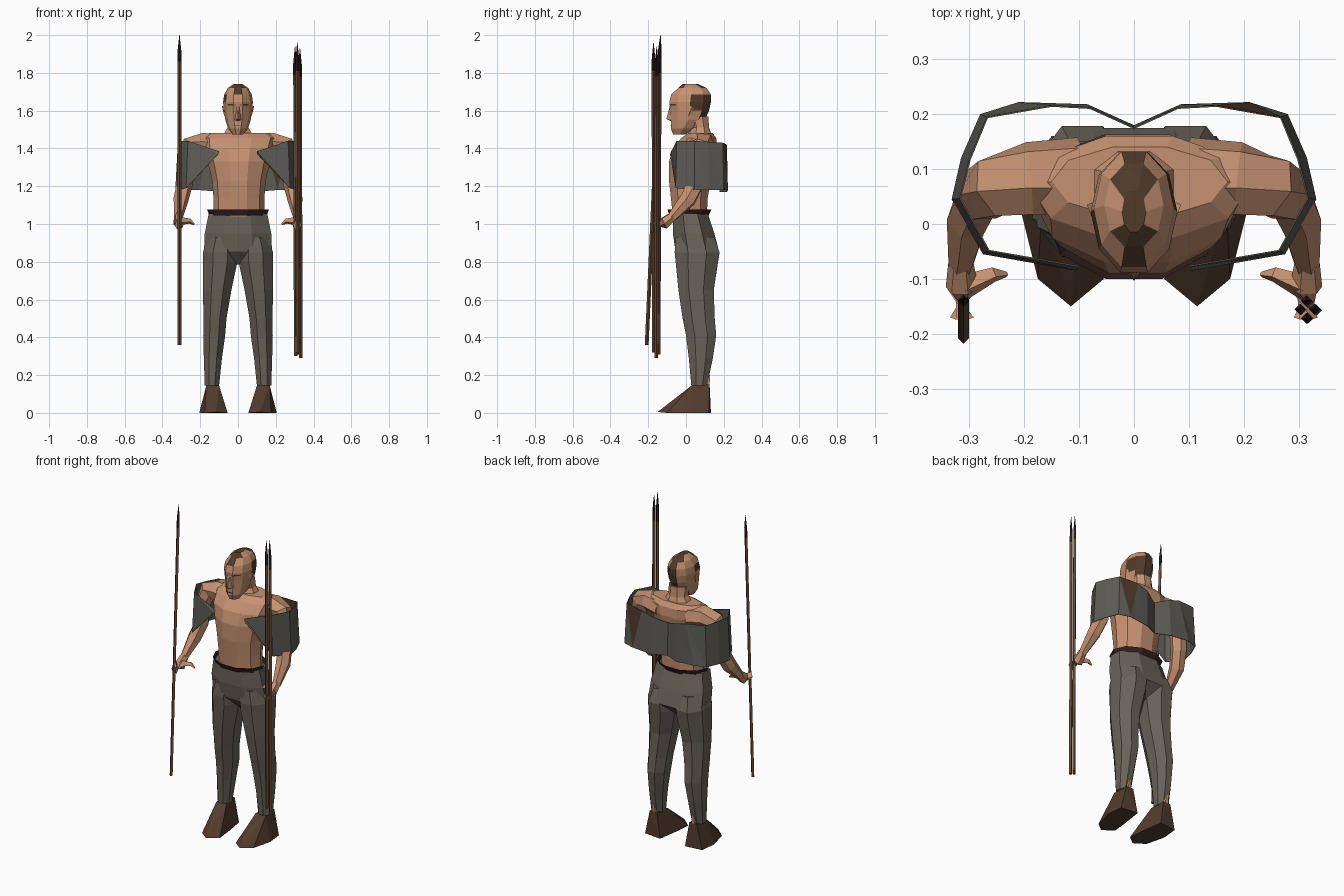
import bpy
import bmesh
import math
from mathutils import Vector

cube = bpy.data.objects.get("Cube")
if cube:
    bpy.data.objects.remove(cube, do_unlink=True)


def material(name, colour):
    mat = bpy.data.materials.new(name)
    mat.use_nodes = True
    mat.diffuse_color = (*colour, 1)
    mat.node_tree.nodes["Principled BSDF"].inputs["Base Color"].default_value = (*colour, 1)
    return mat


SKIN = material("skin", (0.56, 0.285, 0.165))
TROUSER = material("trouser_grey", (0.14, 0.125, 0.1))
CLOAK = material("cloak_grey", (0.11, 0.107, 0.092))
BROWN = material("hair_brown", (0.08, 0.042, 0.022))
LEATHER = material("shoe_leather", (0.085, 0.046, 0.027))
BELT = material("belt_dark", (0.035, 0.014, 0.013))
WOOD = material("spear_wood", (0.14, 0.072, 0.036))
TIP = material("spear_tip", (0.022, 0.011, 0.012))


def finish(name, bm, mats, rule=None):
    """Turn a bmesh into a flat-shaded object, colouring faces by an optional rule."""
    bmesh.ops.recalc_face_normals(bm, faces=bm.faces)
    if rule:
        for face in bm.faces:
            face.material_index = rule(face.calc_center_median())
    mesh = bpy.data.meshes.new(name)
    bm.to_mesh(mesh)
    bm.free()
    for mat in mats:
        mesh.materials.append(mat)
    obj = bpy.data.objects.new(name, mesh)
    bpy.context.collection.objects.link(obj)
    return obj


def bridge(name, rings, mats, rule=None, caps=True):
    """Join successive rings of points into one surface."""
    bm = bmesh.new()
    rows = [[bm.verts.new(p) for p in ring] for ring in rings]
    n = len(rows[0])
    for low, high in zip(rows, rows[1:]):
        for i in range(n):
            j = (i + 1) % n
            bm.faces.new((low[i], low[j], high[j], high[i]))
    if caps:
        bm.faces.new(rows[0])
        bm.faces.new(rows[-1])
    return finish(name, bm, mats, rule)


def unit_ring(n):
    """Polygon filling a square of half-size one: flat side to the front, or a diamond for four."""
    turn = 0 if n == 4 else 0.5
    angles = [math.tau * (k + turn) / n - math.pi / 2 for k in range(n)]
    wide = max(math.cos(a) for a in angles)
    deep = max(math.sin(a) for a in angles)
    return [(math.cos(a) / wide, math.sin(a) / deep) for a in angles]


def stack(name, levels, mats, n=8, rule=None, caps=True):
    """Level rings given as (centre x, half width, front y, back y, z)."""
    rings = []
    for cx, half, front, back, z in levels:
        mid, deep = (front + back) / 2, (back - front) / 2
        rings.append([(cx + u * half, mid + v * deep, z) for u, v in unit_ring(n)])
    return bridge(name, rings, mats, rule, caps)


def tube(name, path, mats, n=6, rule=None):
    """Rings square to a path of (x, y, z, radius)."""
    points = [Vector(p[:3]) for p in path]
    rings = []
    for i, p in enumerate(points):
        along = points[min(i + 1, len(points) - 1)] - points[max(i - 1, 0)]
        side = along.cross(Vector((0, 1, 0.3))).normalized()
        up = side.cross(along).normalized()
        rings.append([p + (side * u + up * v) * path[i][3] for u, v in unit_ring(n)])
    return bridge(name, rings, mats, rule)


def hull(name, points, mats):
    bm = bmesh.new()
    for p in points:
        bm.verts.new(p)
    result = bmesh.ops.convex_hull(bm, input=bm.verts)
    bmesh.ops.delete(bm, geom=list({v for v in result["geom_interior"]
                                    if isinstance(v, bmesh.types.BMVert)}), context="VERTS")
    return finish(name, bm, mats)


def flip(points, s):
    return [(p[0] * s, *p[1:]) for p in points]


# Torso and neck
stack("torso", [
    (0.005, 0.135, -0.07, 0.11, 1.04), (0.005, 0.135, -0.08, 0.115, 1.14),
    (0.005, 0.142, -0.09, 0.13, 1.23), (0.005, 0.165, -0.09, 0.15, 1.33),
    (0.005, 0.19, -0.07, 0.163, 1.4), (0.01, 0.2, -0.025, 0.16, 1.455),
    (0.01, 0.16, 0.015, 0.14, 1.483)], [SKIN], n=10)
stack("neck", [(0, 0.085, 0.01, 0.14, 1.46), (0, 0.056, 0.03, 0.122, 1.51),
               (0, 0.054, 0.01, 0.118, 1.57)], [SKIN])


# Head, with a hair strip over the crown, hair at the left nape and the right temple
def hair(c):
    crown = c.z > 1.69 and abs(c.x) < 0.026
    nape = c.x > -0.005 and c.y > 0.045 and 1.55 < c.z < 1.69
    temple = c.x < -0.04 and abs(c.y) < 0.03 and 1.64 < c.z < 1.69
    return int(crown or nape or temple)


stack("head", [
    (0, 0.03, -0.068, 0.0, 1.475), (0, 0.052, -0.08, 0.05, 1.505),
    (0, 0.067, -0.08, 0.1, 1.55), (0, 0.075, -0.082, 0.122, 1.6),
    (0, 0.079, -0.088, 0.132, 1.645), (0, 0.073, -0.078, 0.132, 1.685),
    (0, 0.054, -0.042, 0.11, 1.72), (0, 0.022, -0.015, 0.06, 1.742)],
    [SKIN, BROWN], n=10, rule=hair)
hull("nose", [(0, -0.104, 1.556), (0.017, -0.078, 1.55), (-0.017, -0.078, 1.55),
              (0.006, -0.086, 1.625), (-0.006, -0.086, 1.625), (0, -0.078, 1.543)], [SKIN])
hull("mouth", [(x, y, z) for x in (-0.02, 0.02) for y in (-0.083, -0.078)
               for z in (1.519, 1.522)], [BROWN])

# Belt
stack("belt", [(0, 0.15, -0.085, 0.12, 1.045), (0, 0.165, -0.1, 0.135, 1.078)],
      [BELT], n=10, caps=False)

# Trouser seat
stack("trouser_seat", [
    (0, 0.03, 0.01, 0.1, 0.785), (0, 0.18, -0.055, 0.175, 0.855),
    (0, 0.176, -0.07, 0.15, 0.95), (0, 0.155, -0.07, 0.115, 1.055)], [TROUSER])

for s, side in ((1, "left"), (-1, "right")):
    # Trouser legs, ankles and shoes
    stack(side + "_trouser_leg", flip([
        (0.138, 0.038, 0.028, 0.112, 0.145), (0.133, 0.048, 0.015, 0.142, 0.29),
        (0.126, 0.058, 0.0, 0.16, 0.41), (0.122, 0.061, -0.018, 0.152, 0.5),
        (0.11, 0.075, -0.04, 0.147, 0.65), (0.094, 0.091, -0.055, 0.17, 0.8),
        (0.094, 0.091, -0.06, 0.178, 0.85), (0.085, 0.075, -0.055, 0.15, 0.93)], s), [TROUSER])
    stack(side + "_ankle", flip([(0.135, 0.025, 0.06, 0.122, 0.1),
                                 (0.135, 0.015, 0.08, 0.128, 0.2)], s), [SKIN], n=6)
    hull(side + "_shoe", flip([
        (0.1, 0.03, 0.145), (0.168, 0.03, 0.145), (0.11, 0.125, 0.15), (0.16, 0.125, 0.15),
        (0.085, 0.132, 0), (0.195, 0.12, 0), (0.205, 0.02, 0), (0.175, -0.1, 0),
        (0.115, -0.15, 0.005), (0.055, -0.1, 0), (0.065, 0.0, 0),
        (0.125, -0.06, 0.07)], s), [LEATHER])

    # Arms, hands and ears
    tube(side + "_arm", flip([
        (0.1, 0.085, 1.41, 0.066), (0.19, 0.083, 1.425, 0.06), (0.25, 0.07, 1.415, 0.052),
        (0.276, 0.055, 1.33, 0.046), (0.282, 0.05, 1.21, 0.042),
        (0.302, 0.01, 1.13, 0.04), (0.315, -0.075, 1.035, 0.023)], s), [SKIN])
    tube(side + "_hand", flip([
        (0.315, -0.07, 1.04, 0.023), (0.313, -0.115, 1.005, 0.03),
        (0.313, -0.17, 0.995, 0.022)], s), [SKIN])
    tube(side + "_thumb", flip([
        (0.31, -0.115, 1.015, 0.024), (0.255, -0.092, 1.015, 0.014),
        (0.232, -0.092, 0.998, 0.005)], s), [SKIN], n=4)
    hull(side + "_ear", flip([
        (0.072, 0.01, 1.57), (0.07, 0.03, 1.58), (0.086, 0.035, 1.625),
        (0.074, 0.005, 1.625), (0.074, 0.04, 1.61)], s), [SKIN])
    hull(side + "_eyebrow", flip([
        (x, y - 0.002, z) for x, y in ((0.012, -0.085), (0.026, -0.083), (0.055, -0.052),
                                       (0.02, -0.078)) for z in (1.628, 1.635)], s), [BROWN])

# Cloak wrapped round the back, its front corners tapering to points: (top x, low x, y, top, low)
half = [(0.1, 0.105, -0.085, 1.385, 1.37), (0.265, 0.275, -0.055, 1.44, 1.19),
        (0.318, 0.332, 0.045, 1.44, 1.18), (0.3, 0.315, 0.12, 1.435, 1.18),
        (0.268, 0.28, 0.2, 1.43, 1.18), (0.15, 0.21, 0.222, 1.42, 1.18),
        (0.08, 0.085, 0.218, 1.4, 1.17)]
wrap = half + [(0, 0, 0.18, 1.37, 1.17)] + [(-t, -b, *rest) for t, b, *rest in half[::-1]]
bm = bmesh.new()
tops = [bm.verts.new((t, 0.08 + (y - 0.08) * 0.96, high)) for t, b, y, high, low in wrap]
lows = [bm.verts.new((b, y, low)) for t, b, y, high, low in wrap]
for i in range(len(wrap) - 1):
    patch = bm.faces.new((tops[i], tops[i + 1], lows[i + 1]))
    patch.material_index = int(i == 4)
    bm.faces.new((tops[i], lows[i + 1], lows[i]))
cloak = finish("cloak", bm, [CLOAK, BROWN])
cloak.modifiers.new("thickness", "SOLIDIFY").thickness = 0.003


# Spears: one in the right hand, four bundled in the left
def spear(name, foot, top, head):
    a, b = Vector(foot), Vector(top)
    length = (b - a).length
    path = []
    for back, radius in ((length, 0.01), (head, 0.01), (head * 0.6, 0.01), (0, 0.001)):
        path.append((*b.lerp(a, back / length), radius))
    neck_z = top[2] - head
    tube(name, path, [WOOD, TIP], n=4, rule=lambda c: int(c.z > neck_z))


spear("right_spear", (-0.31, -0.208, 0.36), (-0.31, -0.135, 2.0), 0.14)
bundle = [(-0.012, 0, 1.94), (0.014, 0, 1.93), (0, -0.013, 1.96), (0, 0.012, 1.95)]
for k, (dx, dy, top) in enumerate(bundle):
    spear("left_spear_" + "abcd"[k], (0.318 + dx, -0.157 + dy, top - 1.64),
          (0.314 + dx, -0.155 + dy * 1.3, top), 0.15)
